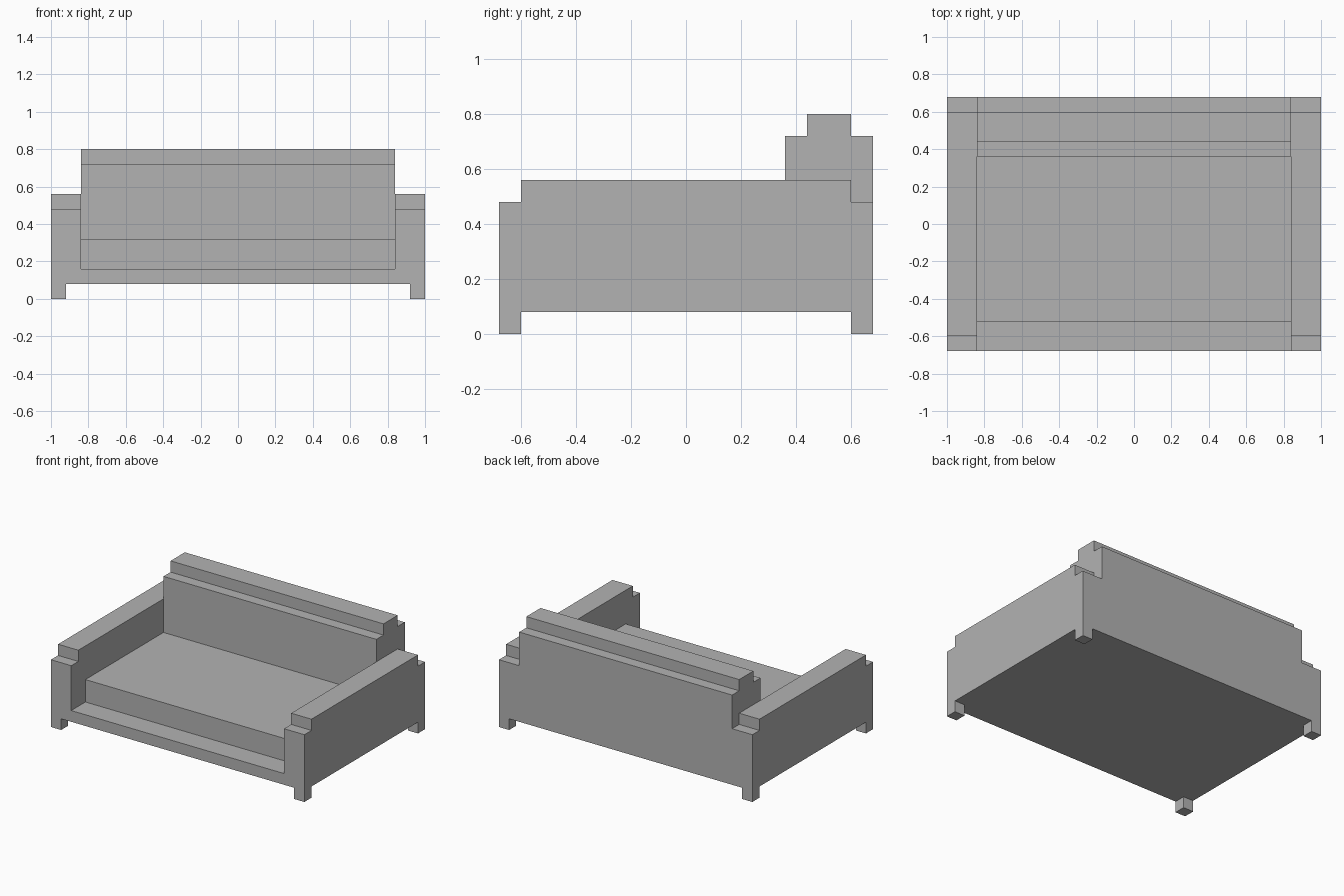
import bpy
import bmesh

old = bpy.data.objects.get("Cube")
if old:
    bpy.data.objects.remove(old, do_unlink=True)

fabric = bpy.data.materials.new("grey_fabric")
fabric.use_nodes = True
grey = (0.45, 0.45, 0.45, 1)
fabric.diffuse_color = grey
fabric.node_tree.nodes["Principled BSDF"].inputs["Base Color"].default_value = grey


def extrude_profile(name, profile, x0, x1):
    """Sweep a closed (y, z) outline from x0 to x1."""
    bm = bmesh.new()
    face = bm.faces.new([bm.verts.new((x0, y, z)) for y, z in profile])
    swept = bmesh.ops.extrude_face_region(bm, geom=[face])
    verts = [v for v in swept["geom"] if isinstance(v, bmesh.types.BMVert)]
    bmesh.ops.translate(bm, verts=verts, vec=(x1 - x0, 0, 0))
    bmesh.ops.recalc_face_normals(bm, faces=bm.faces)
    mesh = bpy.data.meshes.new(name)
    bm.to_mesh(mesh)
    bm.free()
    mesh.materials.append(fabric)
    obj = bpy.data.objects.new(name, mesh)
    bpy.context.collection.objects.link(obj)
    return obj


WIDTH, DEPTH, ARM, STEP = 1.0, 0.68, 0.16, 0.08
inner = WIDTH - ARM

# Seat base, cushion and stepped backrest share one side outline
body = [(-DEPTH, 0.08), (DEPTH, 0.08), (DEPTH, 0.72), (0.60, 0.72),
        (0.60, 0.80), (0.44, 0.80), (0.44, 0.72), (0.36, 0.72),
        (0.36, 0.32), (-0.52, 0.32), (-0.52, 0.16), (-DEPTH, 0.16)]
extrude_profile("seat_and_backrest", body, -inner, inner)

# Armrests with a step at each end, and square feet under the corners
arm = [(-DEPTH, 0.08), (DEPTH, 0.08), (DEPTH, 0.48), (0.60, 0.48),
       (0.60, 0.56), (-0.60, 0.56), (-0.60, 0.48), (-DEPTH, 0.48)]
for side, sx in (("left", 1), ("right", -1)):
    extrude_profile(side + "_armrest", arm, sx * inner, sx * WIDTH)
    for end, sy in (("front", -1), ("back", 1)):
        y0, y1 = sy * (DEPTH - STEP), sy * DEPTH
        foot = [(y0, 0), (y1, 0), (y1, STEP), (y0, STEP)]
        extrude_profile(f"{end}_{side}_foot", foot,
                        sx * (WIDTH - STEP), sx * WIDTH)
